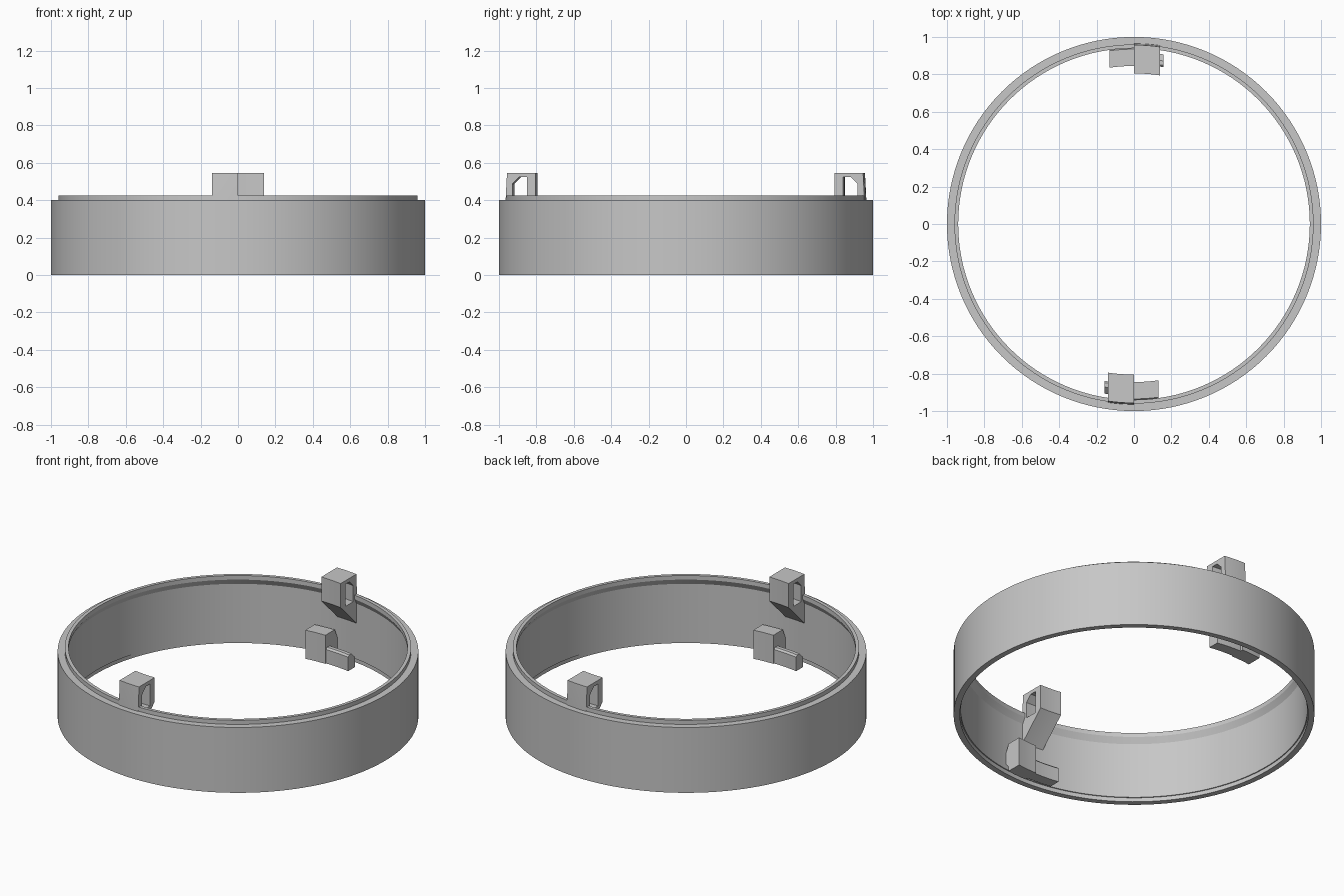
import bpy, bmesh, math

cube = bpy.data.objects.get("Cube")
if cube:
    bpy.data.objects.remove(cube, do_unlink=True)

grey = bpy.data.materials.new("light_grey_plastic")
grey.use_nodes = True
colour = (0.57, 0.57, 0.57, 1)
grey.diffuse_color = colour
grey.node_tree.nodes["Principled BSDF"].inputs["Base Color"].default_value = colour


def finish(bm, name, smooth=True):
    bmesh.ops.recalc_face_normals(bm, faces=bm.faces)
    mesh = bpy.data.meshes.new(name)
    bm.to_mesh(mesh)
    bm.free()
    mesh.materials.append(grey)
    obj = bpy.data.objects.new(name, mesh)
    bpy.context.collection.objects.link(obj)
    if smooth:
        bpy.ops.object.select_all(action='DESELECT')
        obj.select_set(True)
        bpy.context.view_layer.objects.active = obj
        bpy.ops.object.shade_smooth_by_angle(angle=math.radians(25))
    return obj


def skin(bm, rows, closed):
    """Join matching closed rows of vertices with quads."""
    pairs = list(zip(rows, rows[1:]))
    if closed:
        pairs.append((rows[-1], rows[0]))
    for a, b in pairs:
        for i in range(len(a)):
            j = (i + 1) % len(a)
            bm.faces.new((a[i], a[j], b[j], b[i]))


def lathe(name, profile, steps=128):
    bm = bmesh.new()
    rows = []
    for k in range(steps):
        t = math.tau * k / steps
        rows.append([bm.verts.new((r * math.cos(t), r * math.sin(t), z))
                     for r, z in profile])
    skin(bm, rows, True)
    return finish(bm, name)


def curved_bar(name, outlines, x0, x1, side, steps=5, radius=0.94):
    """Sweep (depth, height) outlines along x, following the ring's curve."""
    bm = bmesh.new()
    ends = ([], [])
    for outline in outlines:
        rows = []
        for k in range(steps + 1):
            x = x0 + (x1 - x0) * k / steps
            bow = math.sqrt(radius ** 2 - x ** 2) - radius
            rows.append([bm.verts.new((side * x, side * (y + bow), z))
                         for y, z in outline])
        skin(bm, rows, False)
        for end, row in zip(ends, (rows[0], rows[-1])):
            end += [bm.edges.get((row[i - 1], row[i])) for i in range(len(row))]
    # Close both ends, leaving any inner outline open
    for end in ends:
        bmesh.ops.triangle_fill(bm, edges=end, use_beauty=True)
    return finish(bm, name)


# Ring wall with a raised locating lip and a shallow socket underneath
lathe("ring", [(1, 0), (1, 0.4), (0.96, 0.4), (0.96, 0.425), (0.94, 0.425),
               (0.94, 0.4), (0.96, 0.365), (0.96, 0.025), (0.966, 0.025),
               (0.966, 0)])

loop_outer = [(0.805, 0.4), (0.805, 0.547), (0.957, 0.547),
              (0.965, 0.39), (0.965, 0.24)]
loop_hole = [(0.85, 0.39), (0.85, 0.525), (0.89, 0.525),
             (0.927, 0.488), (0.927, 0.39)]
block = [(0.845, 0), (0.845, 0.175), (0.935, 0.175), (0.965, 0.11),
         (0.965, 0.06), (0.937, 0.03), (0.937, 0)]
pin = [(0.852, 0), (0.852, 0.085), (0.862, 0.095), (0.885, 0.095),
       (0.92, 0.06), (0.92, 0)]

# Latch loops, and the blocks with pins that hook into them
for place, side in (("back", 1), ("front", -1)):
    curved_bar(place + "_latch_loop", [loop_outer, loop_hole], 0, 0.138, side)
    curved_bar(place + "_pin_block", [block], -0.13, 0, side)
    curved_bar(place + "_latch_pin", [pin], -0.005, 0.158, side)
